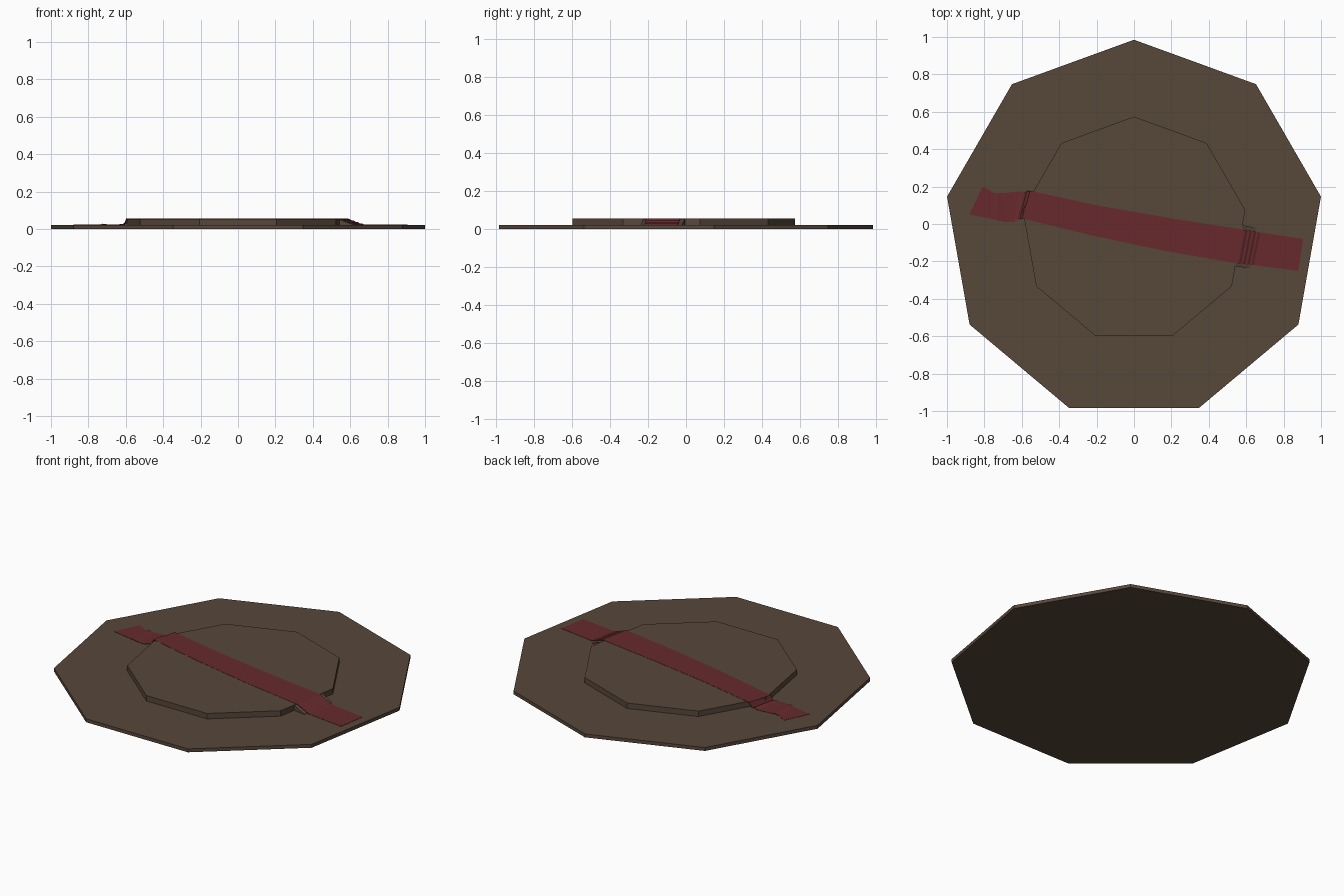
import bpy, bmesh, math

if "Cube" in bpy.data.objects:
    bpy.data.objects.remove(bpy.data.objects["Cube"])

def material(name, rgb):
    m = bpy.data.materials.new(name)
    m.diffuse_color = (*rgb, 1)
    m.use_nodes = True
    m.node_tree.nodes["Principled BSDF"].inputs["Base Color"].default_value = m.diffuse_color
    return m

BROWN = material("dark brown felt", (0.095, 0.063, 0.042))
RED = material("dark red ribbon", (0.135, 0.023, 0.026))

def add_object(name, bm, mat):
    bmesh.ops.recalc_face_normals(bm, faces=bm.faces)
    me = bpy.data.meshes.new(name)
    bm.to_mesh(me)
    bm.free()
    me.materials.append(mat)
    ob = bpy.data.objects.new(name, me)
    bpy.context.collection.objects.link(ob)
    return ob

def nine_sided_disc(name, r, z0, z1):
    bm = bmesh.new()
    ring = [bm.verts.new((r * math.cos(math.radians(90 + 40 * k)),
                          r * math.sin(math.radians(90 + 40 * k)) - 0.03, z0)) for k in range(9)]
    face = bm.faces.new(ring)
    ext = bmesh.ops.extrude_face_region(bm, geom=[face])
    bmesh.ops.translate(bm, vec=(0, 0, z1 - z0),
                        verts=[v for v in ext["geom"] if isinstance(v, bmesh.types.BMVert)])
    return add_object(name, bm, BROWN)

def strip(name, rows, bottom, mat):
    """Closed band: each row is (back x, y, front x, y, back z, front z)."""
    bm = bmesh.new()
    rings = []
    for bx, by, fx, fy, bz, fz in rows:
        pts = [(bx, by, bz), (fx, fy, fz), (fx, fy, bottom(fz)), (bx, by, bottom(bz))]
        rings.append([bm.verts.new(p) for p in pts])
    for a, b in zip(rings, rings[1:]):
        for i in range(4):
            j = (i + 1) % 4
            bm.faces.new((a[i], a[j], b[j], b[i]))
    bm.faces.new(rings[0])
    bm.faces.new(rings[-1])
    return add_object(name, bm, mat)

# brim and raised centre
nine_sided_disc("brim", 1.015, 0.0, 0.021)
nine_sided_disc("raised_centre", 0.604, 0.015, 0.0545)

# ribbon: crumpled left tail, flat middle, ridged slope, right tail
rows = [
    (-0.81, 0.20, -0.88, 0.05, 0.0225, 0.0225),
    (-0.745, 0.165, -0.75, 0.025, 0.0225, 0.0225),
    (-0.725, 0.165, -0.735, 0.02, 0.028, 0.026),
    (-0.70, 0.165, -0.68, 0.01, 0.0225, 0.0225),
    (-0.61, 0.175, -0.645, 0.01, 0.023, 0.023),
    (-0.585, 0.17, -0.625, 0.02, 0.030, 0.027),
    (-0.575, 0.175, -0.61, 0.025, 0.026, 0.026),
    (-0.555, 0.178, -0.598, 0.03, 0.0557, 0.0557),
    (-0.20, 0.10, -0.23, -0.06, 0.0557, 0.0557),
    (0.20, 0.03, 0.17, -0.145, 0.0557, 0.0557),
    (0.585, -0.03, 0.55, -0.21, 0.0557, 0.0557),
]
for k in range(1, 8):  # ridged slope
    t = k / 8
    z = 0.056 - 0.034 * t + (0.002 if k % 2 else -0.0015)
    rows.append((0.585 + 0.09 * t, -0.03 - 0.015 * t, 0.55 + 0.09 * t, -0.21 - 0.01 * t, z, z))
rows += [
    (0.675, -0.045, 0.64, -0.22, 0.0225, 0.0225),
    (0.905, -0.08, 0.878, -0.25, 0.0225, 0.0225),
]
strip("ribbon", rows, lambda z: z - 0.003, RED)

# brown folds carrying the ribbon down the edge
strip("right_fold", [
    (0.575, -0.005, 0.535, -0.225, 0.054, 0.054),
    (0.61, -0.012, 0.57, -0.23, 0.040, 0.040),
    (0.655, -0.02, 0.62, -0.238, 0.0225, 0.0225),
], lambda z: 0.015, BROWN)
